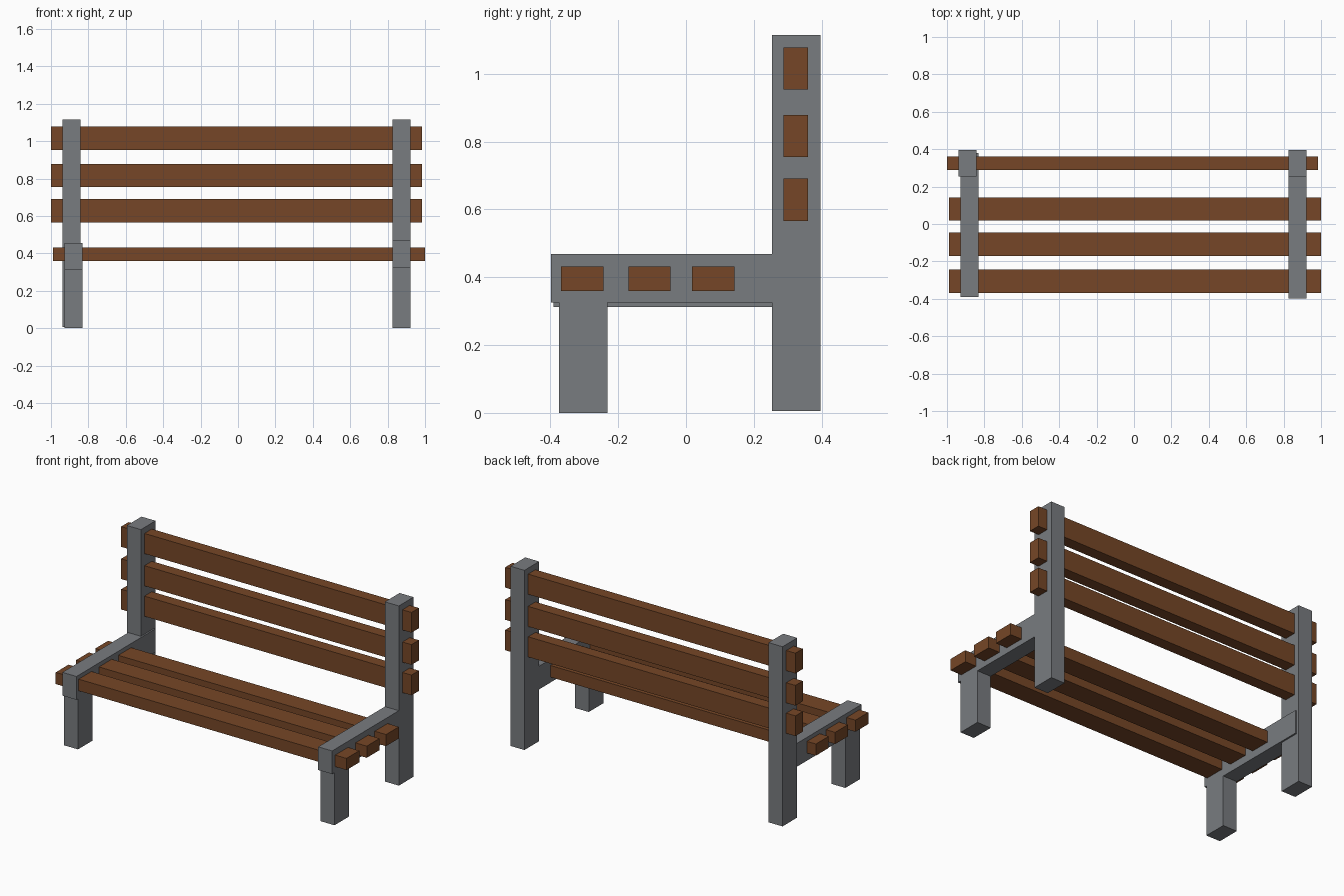
import bpy

if "Cube" in bpy.data.objects:
    bpy.data.objects.remove(bpy.data.objects["Cube"])


def material(name, color):
    m = bpy.data.materials.new(name)
    m.diffuse_color = color
    m.use_nodes = True
    m.node_tree.nodes["Principled BSDF"].inputs["Base Color"].default_value = m.diffuse_color
    return m


WOOD = material("brown_wood", (0.18, 0.062, 0.02, 1))
METAL = material("grey_frame", (0.19, 0.20, 0.215, 1))


def box(name, x, y, z, mat):
    """Box from (min, max) ranges on each axis."""
    bpy.ops.mesh.primitive_cube_add(size=1)
    ob = bpy.context.object
    ob.name = name
    ob.location = [(a + b) / 2 for a, b in (x, y, z)]
    ob.scale = [b - a for a, b in (x, y, z)]
    ob.data.materials.append(mat)
    return ob


# Back posts
for side, x in (("left", (-0.937, -0.841)), ("right", (0.827, 0.922))):
    box(f"back_post_{side}", x, (0.253, 0.396), (0.005, 1.115), METAL)

# Front legs and seat rails; the left rail sits slightly lower
for side, x, y, z in (
    ("left", (-0.927, -0.831), (-0.390, 0.380), (0.312, 0.456)),
    ("right", (0.827, 0.922), (-0.398, 0.372), (0.325, 0.468)),
):
    box(f"front_leg_{side}", x, (-0.375, -0.232), (0.0, z[0] + 0.01), METAL)
    box(f"seat_rail_{side}", x, y, z, METAL)

# Seat slats
for i, y in enumerate((-0.368, -0.170, 0.018)):
    box(f"seat_slat_{i + 1}", (-0.988, 0.999), (y, y + 0.125), (0.359, 0.431), WOOD)

# Backrest slats
for i, z in enumerate((0.566, 0.754, 0.953)):
    box(f"back_slat_{i + 1}", (-1.0, 0.984), (0.288, 0.360), (z, z + 0.125), WOOD)
